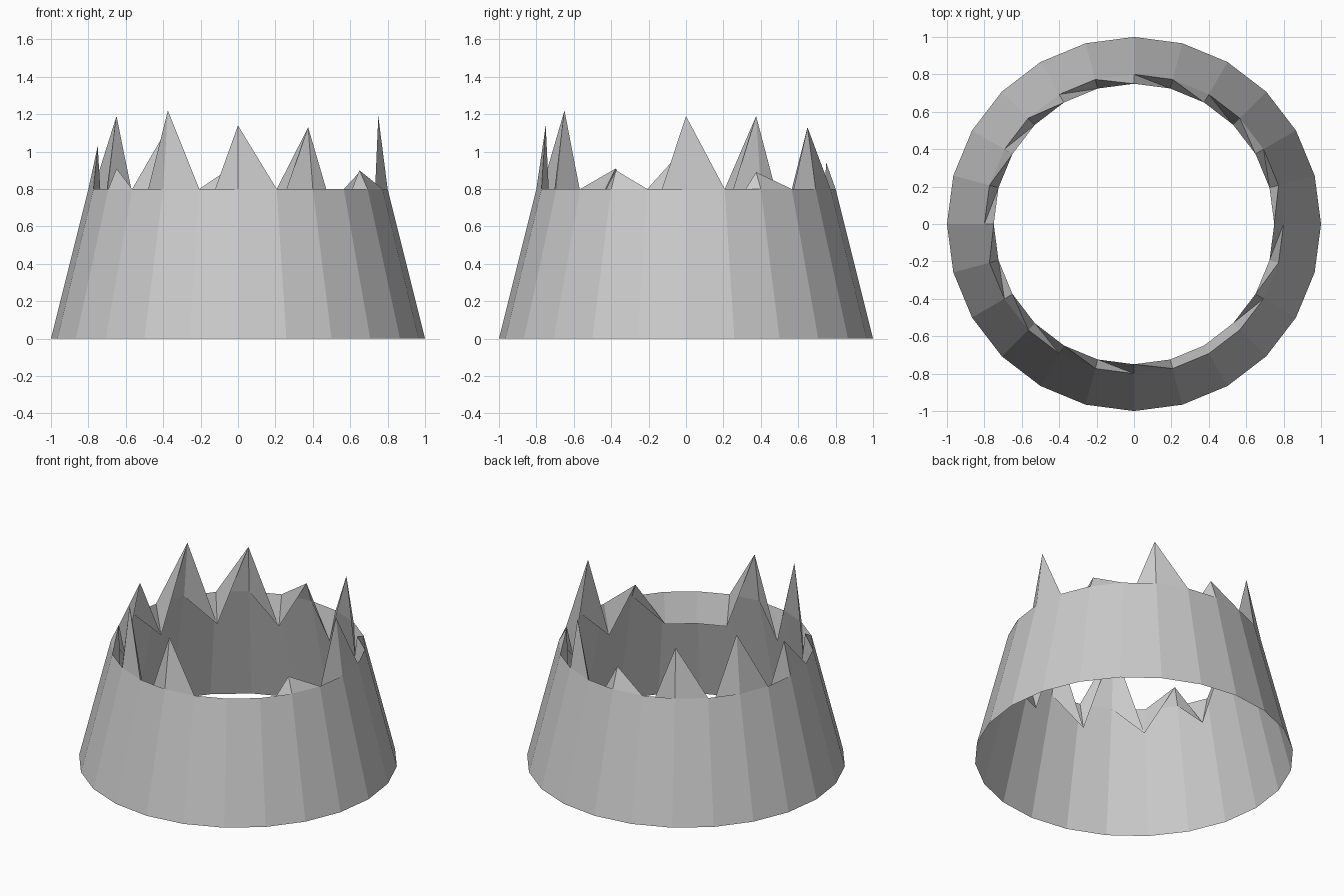
import bpy, bmesh
from math import sin, cos, pi

if "Cube" in bpy.data.objects:
    bpy.data.objects.remove(bpy.data.objects["Cube"])

SIDES = 24
# Heights of the inner lip at every 30 degrees, starting at +x; dips between are 0.6
DIP = 0.60
PEAKS = [1.19, 0.89, 1.13, 0.94, 1.13, 1.19, 1.03, 0.91, 1.22, 1.14, DIP, 0.90]


def ring(bm, radius, height):
    """Ring of vertices; height is a function of the index."""
    return [bm.verts.new((radius * cos(2 * pi * i / SIDES),
                          radius * sin(2 * pi * i / SIDES),
                          height(i))) for i in range(SIDES)]


bm = bmesh.new()
base = ring(bm, 1.0, lambda i: 0.0)
rim = ring(bm, 0.8, lambda i: 0.8)
lip = ring(bm, 0.75, lambda i: DIP if i % 2 else PEAKS[i // 2])

for i in range(SIDES):
    j = (i + 1) % SIDES
    # Sloped outer wall
    bm.faces.new((base[i], base[j], rim[j], rim[i]))
    # Jagged inner lip, split along a fixed diagonal
    bm.faces.new((rim[i], rim[j], lip[i]))
    bm.faces.new((rim[j], lip[j], lip[i]))

mesh = bpy.data.meshes.new("jagged_crater")
bm.to_mesh(mesh)
bm.free()
crater = bpy.data.objects.new("jagged_crater", mesh)
bpy.context.collection.objects.link(crater)
